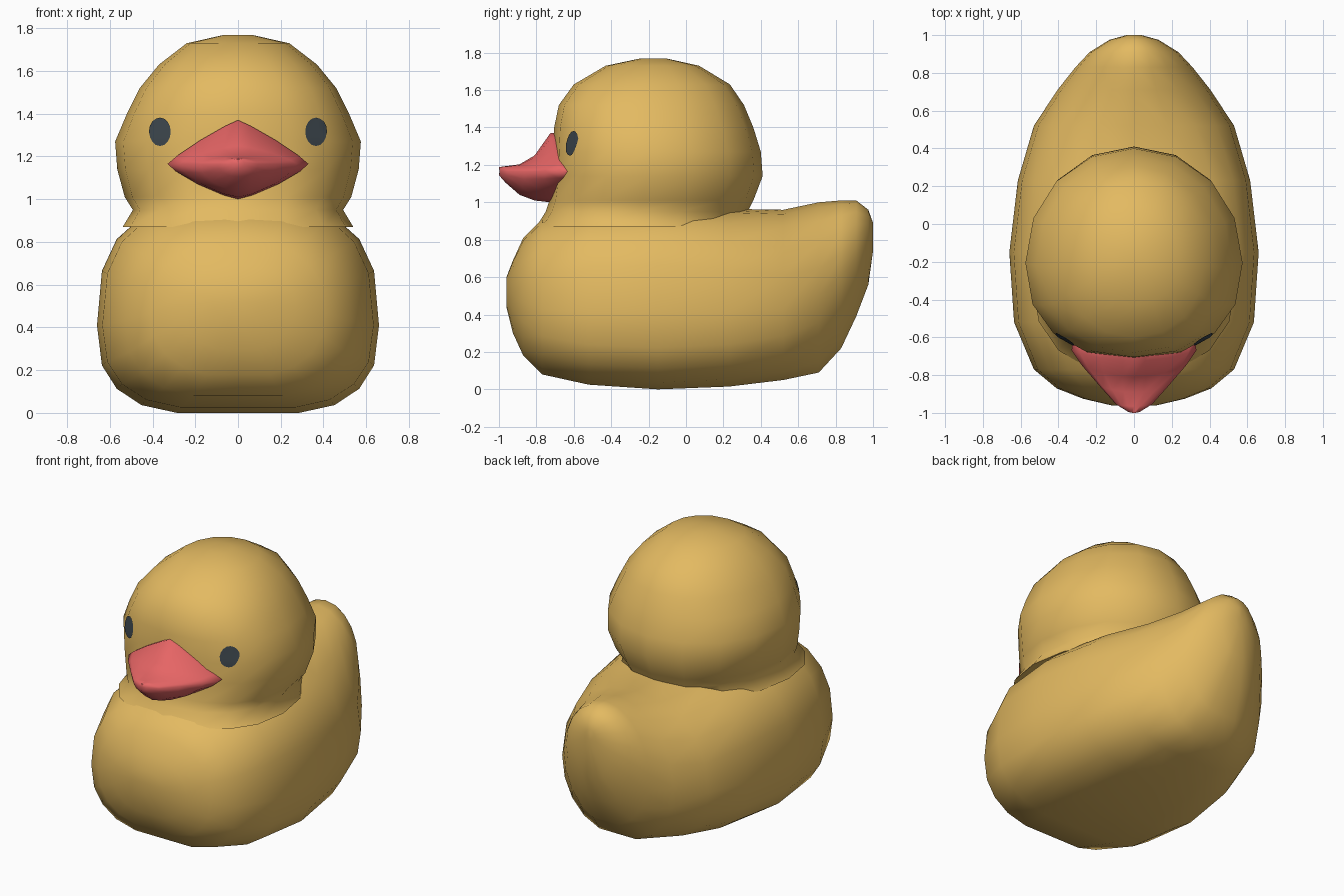
import bpy, math
from mathutils import Vector

if "Cube" in bpy.data.objects:
    bpy.data.objects.remove(bpy.data.objects["Cube"])


def material(name, rgb):
    m = bpy.data.materials.new(name)
    m.diffuse_color = (*rgb, 1)
    m.use_nodes = True
    m.node_tree.nodes["Principled BSDF"].inputs["Base Color"].default_value = m.diffuse_color
    return m


YELLOW = material("duck yellow", (0.77, 0.49, 0.12))
RED = material("beak red", (0.79, 0.13, 0.13))
DARK = material("eye dark", (0.045, 0.06, 0.072))


def make(name, verts, faces, mat, angle=math.radians(80)):
    mesh = bpy.data.meshes.new(name)
    mesh.from_pydata(verts, [], faces)
    ob = bpy.data.objects.new(name, mesh)
    bpy.context.collection.objects.link(ob)
    mesh.materials.append(mat)
    bpy.context.view_layer.objects.active = ob
    ob.select_set(True)
    bpy.ops.object.mode_set(mode='EDIT')
    bpy.ops.mesh.select_all(action='SELECT')
    bpy.ops.mesh.normals_make_consistent(inside=False)
    bpy.ops.object.mode_set(mode='OBJECT')
    bpy.ops.object.shade_smooth_by_angle(angle=angle)
    ob.select_set(False)
    return ob


def loft(name, rings, mat):
    """Skin a list of equal rings and cap both ends with a fan."""
    n = len(rings[0])
    verts = [v for r in rings for v in r]
    faces = [(i * n + j, i * n + (j + 1) % n, (i + 1) * n + (j + 1) % n, (i + 1) * n + j)
             for i in range(len(rings) - 1) for j in range(n)]
    for i in (0, len(rings) - 1):
        c = len(verts)
        verts.append(sum((Vector(v) for v in rings[i]), Vector()) / n)
        faces += [(i * n + j, i * n + (j + 1) % n, c) for j in range(n)]
    return make(name, verts, faces, mat)


def curve(n_sides, power_up, power_down):
    """Unit superellipse points (u, v), different roundness above and below."""
    out = []
    for k in range(n_sides):
        a = 2 * math.pi * k / n_sides
        c, s = math.cos(a), math.sin(a)
        p = 2 / (power_up if s >= 0 else power_down)
        out.append((math.copysign(abs(c) ** p, c), math.copysign(abs(s) ** p, s)))
    return out


# body with raised tail: y, half width, bottom, top, widest height, roundness up / down
body = [
    (-0.96, 0.12, 0.44, 0.60, 0.52, 2.0, 2.0),
    (-0.925, 0.27, 0.30, 0.69, 0.50, 2.2, 2.2),
    (-0.87, 0.41, 0.18, 0.81, 0.47, 2.3, 2.3),
    (-0.77, 0.53, 0.08, 0.91, 0.43, 2.5, 2.5),
    (-0.52, 0.635, 0.025, 0.99, 0.41, 2.7, 2.7),
    (-0.15, 0.66, 0.0, 1.0, 0.41, 2.8, 2.8),
    (0.23, 0.615, 0.015, 0.965, 0.41, 2.7, 2.6),
    (0.52, 0.53, 0.05, 0.96, 0.43, 2.2, 2.3),
    (0.71, 0.405, 0.09, 1.0, 0.50, 1.9, 2.1),
    (0.83, 0.31, 0.22, 1.01, 0.61, 1.9, 2.0),
    (0.91, 0.235, 0.39, 1.01, 0.70, 2.0, 2.0),
    (0.975, 0.13, 0.56, 0.96, 0.77, 2.0, 2.0),
    (1.0, 0.04, 0.74, 0.89, 0.82, 2.0, 2.0),
]


def body_height(v, b, t, m):
    # the underside is pushed out a little and cut flat
    return m + v * (t - m) if v > 0 else max(b, m + v * (m - b) * 1.06)


loft("body", [[(w * u, y, body_height(v, b, t, m)) for u, v in curve(20, pu, pd)]
              for y, w, b, t, m, pu, pd in body], YELLOW)

# head with flared neck: height, front y, back y, half width, widest y
head_rings = [
    (0.87, -0.80, 0.30, 0.54), (0.95, -0.75, 0.33, 0.492), (1.01, -0.73, 0.36, 0.53),
    (1.14, -0.715, 0.41, 0.565), (1.27, -0.712, 0.40, 0.575), (1.40, -0.705, 0.36, 0.52),
    (1.52, -0.68, 0.31, 0.46), (1.63, -0.60, 0.235, 0.37), (1.73, -0.43, 0.07, 0.24),
    (1.768, -0.25, -0.10, 0.07),
]
rings = []
for z, f, b, w in head_rings:
    mid = f + (b - f) * 0.455
    rings.append([(w * u, mid + v * ((b - mid) if v > 0 else (mid - f)), z)
                  for u, v in curve(16, 2.05, 2.3 if z < 1.6 else 2.1)])
head = loft("head", rings, YELLOW)

# beak: middle y, corner y, half width, bottom, top, roundness
beak = [
    (-0.64, -0.57, 0.325, 1.0, 1.37, 1.1),
    (-0.725, -0.67, 0.33, 1.0, 1.37, 1.12),
    (-0.81, -0.75, 0.275, 1.01, 1.25, 1.3),
    (-0.89, -0.86, 0.18, 1.04, 1.203, 1.6),
    (-0.965, -0.955, 0.095, 1.105, 1.193, 1.8),
    (-1.0, -0.995, 0.03, 1.145, 1.188, 2.0),
]
MID = 1.165
loft("beak", [[(w * u, ym + (ys - ym) * u * u, MID + v * ((t - MID) if v > 0 else (MID - b)))
               for u, v in curve(16, p, p + 0.12)] for ym, ys, w, b, t, p in beak], RED)

# eyes: thin oval plates laid on the head surface
bpy.context.view_layer.update()
for side, label in ((-1, "right"), (1, "left")):
    n, pts, faces = 16, [], []
    for r in (0.0, 0.33, 0.66, 1.0):
        for k in range(n if r else 1):
            a = 2 * math.pi * k / n
            start = Vector((side * 0.362 + 0.05 * r * math.cos(a), -2, 1.315 + 0.066 * r * math.sin(a)))
            hit, loc, nor, _ = head.ray_cast(start, Vector((0, 1, 0)))
            pts.append(loc + nor * 0.006)
    for k in range(n):
        j = (k + 1) % n
        faces.append((0, 1 + k, 1 + j))
        for b in (1, 1 + n):
            faces.append((b + k, b + n + k, b + n + j, b + j))
    eye = make("eye_" + label, pts, faces, DARK)
    if eye.data.polygons[0].normal.y > 0:
        eye.data.flip_normals()
